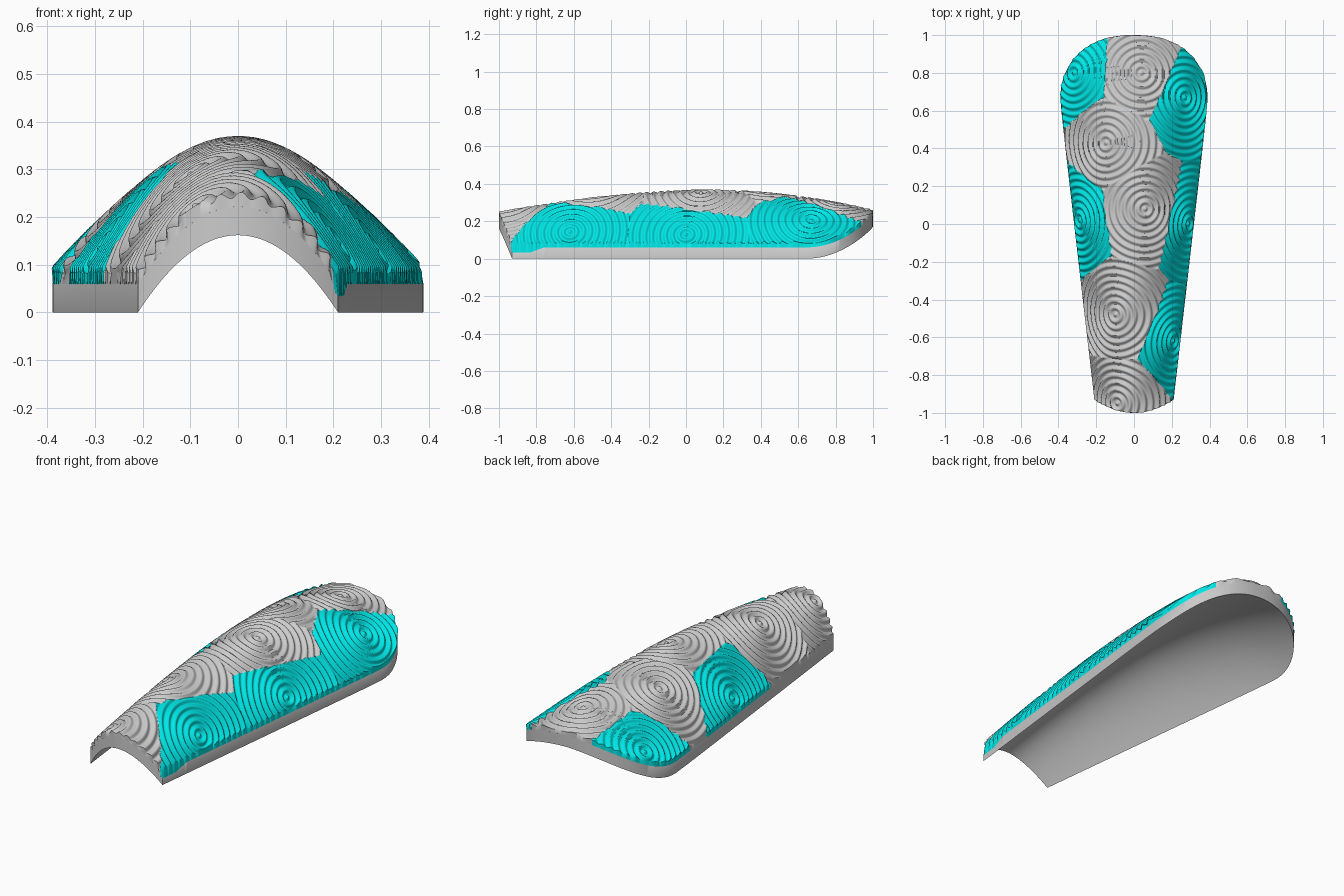
import bpy, bmesh, math
from mathutils import Vector

if "Cube" in bpy.data.objects:
    bpy.data.objects.remove(bpy.data.objects["Cube"])

BASE, SKIN = 0.06, 0.024          # layer heights
PERIOD, AMP = 0.037, 0.0065       # ripple spacing and height
# ripple centres in plan: x, y, coloured?
SPOTS = [(0.04, 0.80, 0), (-0.15, 0.43, 0), (0.06, 0.08, 0), (-0.10, -0.48, 0),
         (-0.09, -0.95, 0), (0.27, 0.67, 1), (-0.32, 0.80, 1), (-0.29, 0.02, 1),
         (0.29, 0.0, 1), (0.21, -0.62, 1)]


def half_width(y):
    a = 0.21 + 0.1155 * (y + 0.93)
    return 0.5 * (a + 0.395 - math.sqrt((a - 0.395) ** 2 + 1e-4))


def crown(y):
    if y < 0.1:
        return 0.28 - 0.118 * ((0.1 - y) / 1.1) ** 1.7
    return 0.28 - 0.108 * ((y - 0.1) / 0.9) ** 2


def under(x, y):
    return crown(y) * (1 - (x / half_width(y)) ** 2)


def base_top(x, y):
    # base is stepped down at the front right corner
    side = min(1, max(0, (x / half_width(y) - 0.92) / 0.05))
    front = min(1, max(0, (-0.76 - y) / 0.07))
    return under(x, y) + BASE - 0.026 * side * front


def skin_mid(x, y):
    return under(x, y) + BASE + SKIN


CENTRES = [(Vector((x, y, skin_mid(x, y))), c) for x, y, c in SPOTS]


def nearest(p):
    return min(((p - c).length, k) for c, k in CENTRES)


def plan(u, v):
    # arched strip: curved front edge, rounded back edge
    s = math.sin(math.pi / 2 * u)
    start = -0.93 - 0.07 * (1 - s * s)
    end = 0.63 + 0.37 * max(0, 1 - abs(s) ** 2.3) ** (1 / 2.3)
    y = start + (end - start) * v
    return s * half_width(y), y


def rippled(x, y):
    p = Vector((x, y, skin_mid(x, y)))
    e = 1e-3
    n = Vector((-(under(x + e, y) - under(x - e, y)) / (2 * e),
                -(under(x, y + e) - under(x, y - e)) / (2 * e), 1)).normalized()
    d, kind = nearest(p)
    p += n * AMP * math.cos(2 * math.pi * d / PERIOD)
    # stay inside the plan outline
    w = half_width(y)
    p.x = max(-w, min(w, p.x))
    p.y = max(-1, min(1, p.y))
    return p, kind


def finish(bm, name, mat=None):
    me = bpy.data.meshes.new(name)
    bm.to_mesh(me)
    bm.free()
    ob = bpy.data.objects.new(name, me)
    bpy.context.collection.objects.link(ob)
    if mat:
        me.materials.append(mat)
    bpy.ops.object.select_all(action='DESELECT')
    ob.select_set(True)
    bpy.context.view_layer.objects.active = ob
    bpy.ops.object.shade_smooth_by_angle(angle=math.radians(50))
    return ob


def grid(nu, nv):
    return [[plan(-1 + 2 * i / nu, j / nv) for i in range(nu + 1)] for j in range(nv + 1)]


def cells(rows, keep):
    for a, b in zip(rows, rows[1:]):
        for i in range(len(a) - 1):
            q = (a[i], a[i + 1], b[i + 1], b[i])
            if keep(q):
                yield q


# base shell
bm = bmesh.new()
xy = grid(80, 120)
top = [[bm.verts.new((x, y, base_top(x, y))) for x, y in r] for r in xy]
low = [[bm.verts.new((x, y, under(x, y))) for x, y in r] for r in xy]
for q in cells(top, lambda q: True):
    bm.faces.new(q)
for q in cells(low, lambda q: True):
    bm.faces.new(q[::-1])


def rim(g):
    return (g[0] + [r[-1] for r in g[1:]] + g[-1][-2::-1] + [r[0] for r in g[-2:0:-1]])


t, l = rim(top), rim(low)
for i in range(len(t)):
    k = (i + 1) % len(t)
    bm.faces.new((l[i], l[k], t[k], t[i]))
finish(bm, "base_shell")

# rippled skins, one per colour, split by nearest ripple centre
cyan = bpy.data.materials.new("cyan")
cyan.diffuse_color = (0.0, 0.8, 0.8, 1)
cyan.use_nodes = True
cyan.node_tree.nodes["Principled BSDF"].inputs["Base Color"].default_value = cyan.diffuse_color
xy = grid(190, 360)
data = [[rippled(x, y) + (base_top(x, y), x, y) for x, y in r] for r in xy]
for kind, name, mat in ((0, "rippled_skin_grey", None), (1, "rippled_skin_cyan", cyan)):
    bm = bmesh.new()
    rows, foot, tag = [], {}, {}
    for r in data:
        row = []
        for p, k, z, x, y in r:
            v = bm.verts.new(p)
            foot[v], tag[v] = (x, y, z), k
            row.append(v)
        rows.append(row)
    for q in cells(rows, lambda q: tag[q[0]] == kind):
        bm.faces.new(q)
    # walls down to the base
    lower = {}
    for e in [e for e in bm.edges if e.is_boundary]:
        loop = e.link_loops[0]
        a, b = loop.vert, loop.link_loop_next.vert
        for v in (a, b):
            if v not in lower:
                lower[v] = bm.verts.new(foot[v])
        bm.faces.new((b, a, lower[a], lower[b]))
    bmesh.ops.delete(bm, geom=[v for v in bm.verts if not v.link_faces], context='VERTS')
    finish(bm, name, mat)
